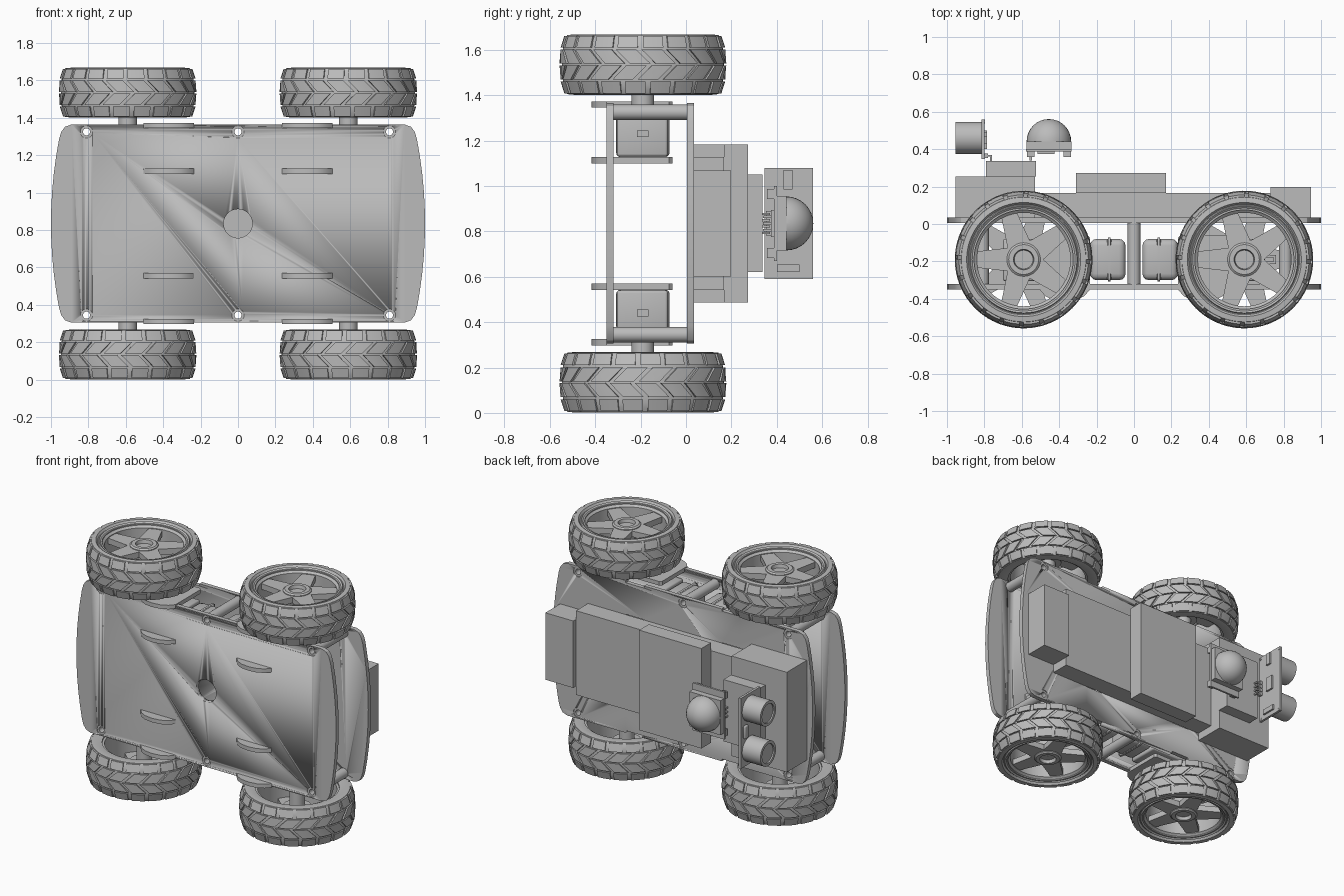
import bpy, bmesh, math
from mathutils import Matrix, Vector

if "Cube" in bpy.data.objects:
    bpy.data.objects.remove(bpy.data.objects["Cube"])

grey = bpy.data.materials.new("plain_grey")
grey.use_nodes = True
grey.diffuse_color = (0.5, 0.5, 0.5, 1)
grey.node_tree.nodes["Principled BSDF"].inputs["Base Color"].default_value = (0.5, 0.5, 0.5, 1)

MID = 0.835          # height of the symmetry plane
AXLE_X, AXLE_Y = 0.59, -0.19
SIDES = [(sx, sz) for sx in (-1, 1) for sz in (-1, 1)]


def finish(bm, name, loc=(0, 0, 0), bevel=0):
    if bevel:
        bmesh.ops.bevel(bm, geom=bm.edges[:], offset=bevel, segments=3, affect='EDGES', profile=0.5)
    bmesh.ops.recalc_face_normals(bm, faces=bm.faces[:])
    me = bpy.data.meshes.new(name)
    bm.to_mesh(me)
    bm.free()
    me.materials.append(grey)
    me.shade_smooth()
    me.set_sharp_from_angle(angle=math.radians(32))
    return place(me, name, loc)


def place(me, name, loc):
    ob = bpy.data.objects.new(name, me)
    ob.location = loc
    bpy.context.collection.objects.link(ob)
    return ob


def add_box(bm, x, y, z):
    mid = Vector([(a + b) / 2 for a, b in (x, y, z)])
    size = [abs(b - a) for a, b in (x, y, z)]
    bmesh.ops.create_cube(bm, size=1, matrix=Matrix.Translation(mid) @ Matrix.Diagonal((*size, 1)))


def box(name, x, y, z, bevel=0):
    bm = bmesh.new()
    add_box(bm, x, y, z)
    return finish(bm, name, bevel=bevel)


def add_prism(bm, pts, lo, hi, axis='Z'):
    """Extrude a 2D outline; axis Y takes (x, z) points, axis Z takes (x, y)."""
    put = (lambda p, h: (p[0], p[1], h)) if axis == 'Z' else (lambda p, h: (p[0], h, p[1]))
    a = [bm.verts.new(put(p, lo)) for p in pts]
    b = [bm.verts.new(put(p, hi)) for p in pts]
    bm.faces.new(a)
    bm.faces.new(b[::-1])
    for i in range(len(pts)):
        j = (i + 1) % len(pts)
        bm.faces.new((a[i], a[j], b[j], b[i]))


def add_lathe(bm, profile, steps=60):
    """Spin a closed (radius, height) loop about Z."""
    rings = []
    for i in range(steps):
        t = math.tau * i / steps
        rings.append([bm.verts.new((r * math.cos(t), r * math.sin(t), h)) for r, h in profile])
    n = len(profile)
    for i in range(steps):
        a, b = rings[i], rings[(i + 1) % steps]
        for k in range(n):
            m = (k + 1) % n
            bm.faces.new((a[k], b[k], b[m], a[m]))


def tube(name, outer, inner, lo, hi, loc, turn, steps=32):
    bm = bmesh.new()
    add_lathe(bm, [(inner, lo), (outer, lo), (outer, hi), (inner, hi)], steps)
    bmesh.ops.transform(bm, matrix=turn, verts=bm.verts[:])
    return finish(bm, name, loc)


ALONG_Y = Matrix.Rotation(math.radians(-90), 4, 'X')
ALONG_X = Matrix.Rotation(math.radians(90), 4, 'Y')
ALONG_Z = Matrix.Identity(4)


# Wheel: tyre, tread blocks, rim barrel with five spokes, hub
def crown(h):
    return 0.357 - 0.9 * h * h - 40 * max(0, abs(h) - 0.07) ** 3


bm = bmesh.new()
heights = [-0.13 + 0.02 * i for i in range(14)]
add_lathe(bm, [(0.265, -0.125), (0.305, -0.133)] + [(crown(h), h) for h in heights]
          + [(0.305, 0.133), (0.295, 0.12), (0.265, 0.12)], 72)
tyre = finish(bm, "tyre")

bm = bmesh.new()
COUNT = 20
pitch = math.tau / COUNT
rows = [(-0.127, -0.075, 0, 0.3), (-0.066, -0.004, 0.55, 0.8),
        (0.004, 0.066, -0.55, 0.5), (0.075, 0.127, 0, 0)]
for lo, hi, slant, shift in rows:
    for i in range(COUNT):
        layers = []
        for lift in (-0.008, 0.011):
            ring = []
            for u, h in ((0, lo), (0.4, lo), (0.8, lo), (0.8, hi), (0.4, hi), (0, hi)):
                t = (i + u + shift + (slant if h == hi else 0)) * pitch
                r = crown(h) + lift
                ring.append(bm.verts.new((r * math.cos(t), r * math.sin(t), h)))
            layers.append(ring)
        a, b = layers
        for ring in layers:
            bm.faces.new((ring[0], ring[1], ring[4], ring[5]))
            bm.faces.new((ring[1], ring[2], ring[3], ring[4]))
        for k in range(6):
            m = (k + 1) % 6
            bm.faces.new((a[k], a[m], b[m], b[k]))
tread = finish(bm, "tread_blocks")

bm = bmesh.new()
add_lathe(bm, [(0.25, -0.115), (0.27, -0.115), (0.27, 0.12), (0.29, 0.12), (0.285, 0.128), (0.25, 0.1)])
for k in range(5):
    turn = Matrix.Rotation(math.radians(36 + 72 * k), 2)
    outline = [turn @ Vector(p) for p in ((0.06, -0.065), (0.262, -0.042), (0.262, 0.042), (0.06, 0.065))]
    add_prism(bm, outline, 0.055, 0.095)
rim = finish(bm, "spoked_rim")

bm = bmesh.new()
add_lathe(bm, [(0.001, 0), (0.09, 0), (0.09, 0.1), (0.08, 0.108), (0.055, 0.108), (0.05, 0.085), (0.001, 0.085)], 32)
hub = finish(bm, "wheel_hub")

for part in (tyre, tread, rim, hub):
    for sx, sz in SIDES:
        ob = part if (sx, sz) == (-1, -1) else place(part.data, part.name, (0, 0, 0))
        ob.location = (sx * AXLE_X, AXLE_Y, MID + sz * 0.70)
        ob.rotation_euler = (0, math.pi if sz < 0 else 0, 0)

# Chassis plates: bulged ends, rounded corners, holes and slots
half = [(0.89, 0.53), (0.925, 0.517), (0.945, 0.49), (0.957, 0.45)]
half += [(1 - 0.043 * (h / 0.45) ** 2, h) for h in (0.36, 0.27, 0.18, 0.09, 0)]
right = half + [(x, -h) for x, h in half[-2::-1]]
outline = [(x, MID + h) for x, h in right] + [(-x, MID + h) for x, h in right[::-1]]
POSTS = [(x, MID + s * 0.49) for x in (-0.81, 0, 0.81) for s in (-1, 1)]


def plate(name, lo, hi, slotted):
    bm = bmesh.new()
    add_prism(bm, outline, lo, hi, 'Y')
    ob = finish(bm, name)
    bm = bmesh.new()
    for x, z, r in [(x, z, 0.033) for x, z in POSTS] + [(0, MID, 0.077)]:
        ring = [(x + r * math.cos(math.tau * i / 32), z + r * math.sin(math.tau * i / 32)) for i in range(32)]
        add_prism(bm, ring, lo - 0.05, hi + 0.05, 'Y')
    if slotted:
        for sx, sz in SIDES:
            for a, b in ((0.265, 0.295), (0.515, 0.56)):
                add_box(bm, (sx * 0.30, sx * 0.44), (lo - 0.05, hi + 0.05), (MID + sz * a, MID + sz * b))
    cutter = finish(bm, name + "_cutter")
    cutter.hide_render = True
    cutter.hide_viewport = True
    mod = ob.modifiers.new("holes", 'BOOLEAN')
    mod.object = cutter
    mod.solver = 'EXACT'


plate("front_plate", -0.35, -0.32, False)
plate("back_plate", 0.005, 0.035, True)
for x, z in POSTS:
    tube("plate_spacer", 0.034, 0.019, -0.345, 0.03, (x, 0, z), ALONG_Y, 24)

# Gear motors with brackets and axles
for sx, sz in SIDES:
    def zs(a, b):
        return MID + sz * a, MID + sz * b

    box("gearbox", (sx * 0.235, sx * 0.70), (-0.305, -0.08), zs(0.295, 0.47), 0.012)
    box("motor_can", (sx * 0.045, sx * 0.235), (-0.30, -0.08), zs(0.30, 0.465), 0.035)
    box("motor_strap", (sx * 0.12, sx * 0.145), (-0.308, -0.072), zs(0.292, 0.473), 0.02)
    bm = bmesh.new()
    for y in ((-0.215, -0.2), (-0.18, -0.165)):
        add_box(bm, (sx * 0.70, sx * 0.76), y, zs(0.38, 0.41))
    add_box(bm, (sx * 0.745, sx * 0.76), (-0.2, -0.18), zs(0.38, 0.41))
    finish(bm, "gearbox_tab")
    tube("axle", 0.05, 0.001, 0.46, 0.72, (sx * AXLE_X, AXLE_Y, MID),
         Matrix.Rotation(math.pi if sz < 0 else 0, 4, 'X'), 24)
    for a in (0.265, 0.51):
        bm = bmesh.new()
        shape = [(0.235, -0.35), (0.265, -0.385), (0.31, -0.408), (0.37, -0.416), (0.43, -0.408), (0.475, -0.385),
                 (0.505, -0.35), (0.505, -0.075), (0.49, -0.06), (0.25, -0.06), (0.235, -0.075)]
        add_prism(bm, [(sx * x, y) for x, y in shape], *zs(a, a + 0.028))
        finish(bm, "motor_bracket")

# Boxes of electronics on the back plate
for name, x, y, h in [("sensor_base", (-0.955, -0.53), (0.035, 0.255), 0.348),
                      ("sensor_step", (-0.79, -0.525), (0.255, 0.338), 0.215),
                      ("battery_box", (-0.53, 0.73), (0.035, 0.167), 0.293),
                      ("control_box", (-0.31, 0.17), (0.167, 0.273), 0.348),
                      ("end_box", (0.73, 0.945), (0.035, 0.198), 0.233)]:
    box(name, x, y, (MID - h, MID + h))

# Distance sensor: upright board, two barrels, chips and pins
box("distance_board", (-0.815, -0.798), (0.347, 0.56), (MID - 0.245, MID + 0.245))
for s in (-1, 1):
    z = MID + s * 0.14
    tube("distance_barrel", 0.086, 0.066, -0.955, -0.81, (0, 0.46, z), ALONG_X)
    tube("barrel_mesh", 0.067, 0.001, -0.945, -0.81, (0, 0.46, z), ALONG_X)
    for y in (0.36, 0.548):
        tube("mount_ring", 0.011, 0.006, -0.8, -0.796, (0, y, MID + s * 0.232), ALONG_X, 16)
box("tall_chip", (-0.798, -0.785), (0.43, 0.47), (MID + 0.15, MID + 0.235))
box("wide_chip", (-0.798, -0.785), (0.4, 0.5), (MID - 0.215, MID - 0.18))
box("middle_chip", (-0.798, -0.785), (0.43, 0.49), (MID - 0.05, MID + 0.05))
box("crystal", (-0.835, -0.815), (0.5, 0.54), (MID - 0.045, MID + 0.045), 0.008)
for k in range(4):
    z = MID - 0.042 + 0.028 * k
    box("pin", (-0.798, -0.76), (0.36, 0.37), (z - 0.005, z + 0.005))
    box("pin_leg", (-0.77, -0.76), (0.338, 0.37), (z - 0.005, z + 0.005))
    box("pin_block", (-0.798, -0.78), (0.352, 0.378), (z - 0.012, z + 0.012))

# Motion sensor: board, square base and dome
CX = -0.455
box("motion_board", (CX - 0.122, CX + 0.122), (0.388, 0.402), (MID - 0.165, MID + 0.165))
box("dome_base", (CX - 0.12, CX + 0.12), (0.402, 0.442), (MID - 0.12, MID + 0.12))
bm = bmesh.new()
bmesh.ops.create_uvsphere(bm, u_segments=32, v_segments=16, radius=0.119)
bmesh.ops.transform(bm, matrix=ALONG_Y, verts=bm.verts[:])
bmesh.ops.bisect_plane(bm, geom=bm.verts[:] + bm.edges[:] + bm.faces[:], plane_co=(0, 0, 0),
                       plane_no=(0, 1, 0), clear_inner=True)
finish(bm, "dome", (CX, 0.442, MID))
for sx, sz in SIDES:
    x, z = CX + sx * 0.097, MID + sz * 0.13
    box("trimmer", (x - 0.02, x + 0.02), (0.358, 0.388), (z - 0.022, z + 0.022))
for k in (-1, 0, 1):
    z = MID + 0.03 * k
    box("motion_pin", (CX - 0.105, CX - 0.09), (0.34, 0.388), (z - 0.006, z + 0.006))
box("motion_chip", (CX - 0.06, CX + 0.03), (0.374, 0.388), (MID - 0.06, MID + 0.06))
